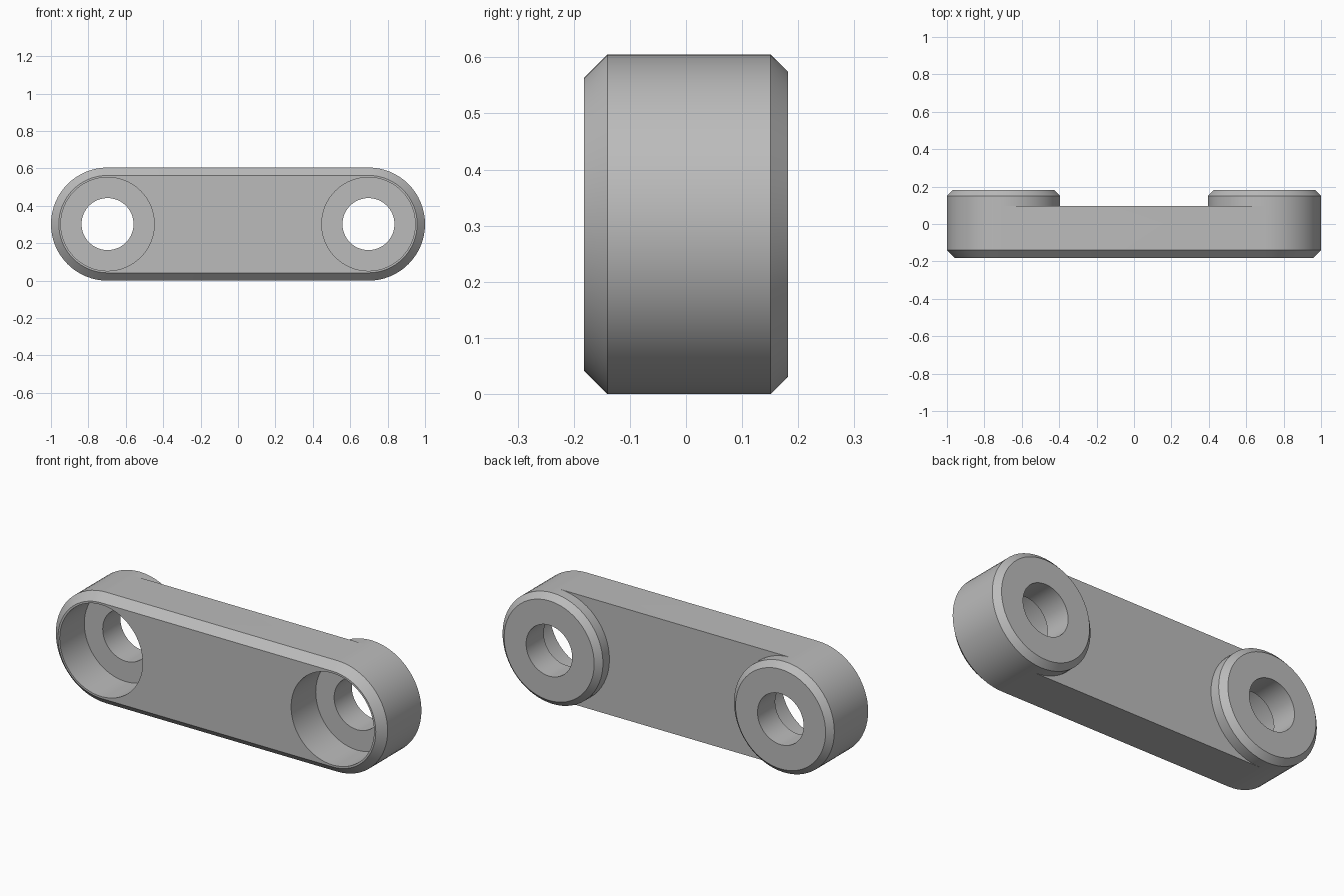
import bpy
import bmesh
from math import sin, cos, pi, radians

if "Cube" in bpy.data.objects:
    bpy.data.objects.remove(bpy.data.objects["Cube"])

SEG = 64                    # sides of a full circle
R = 0.3025                  # outer radius of the link ends
CX = 1 - R                  # boss centre distance from the middle
FRONT, PLATE, BACK = -0.182, 0.095, 0.182
SEAT = 0.03                 # floor of the counterbore
BORE, HOLE = 0.25, 0.139
FRONT_BEVEL, BACK_BEVEL = 0.042, 0.031

bm = bmesh.new()


def arc(side, r, y, start=0, count=SEG):
    """Points around one end; angle 0 points straight up, growing outwards."""
    points = []
    for i in range(start, start + count):
        a = 2 * pi * i / SEG
        points.append(bm.verts.new((side * (CX + r * sin(a)), y, R + r * cos(a))))
    return points


def stadium(r, y):
    half = SEG // 2 + 1
    return arc(1, r, y, 0, half) + arc(-1, r, y, 0, half)[::-1]


def bridge(a, b):
    n = len(a)
    for i in range(n):
        j = (i + 1) % n
        bm.faces.new((a[i], a[j], b[j], b[i]))


def loft(rings):
    for a, b in zip(rings, rings[1:]):
        bridge(a, b)


# Plate sides with the front bevel
plate = [stadium(R - FRONT_BEVEL, FRONT), stadium(R, FRONT + FRONT_BEVEL),
         stadium(R, PLATE)]
loft(plate)

# Each boss, its through hole and its counterbore
front_loops = [plate[0]]
for side in (-1, 1):
    rings = [arc(side, r, y) for r, y in (
        (R, PLATE), (R, BACK - BACK_BEVEL), (R - BACK_BEVEL, BACK),
        (HOLE, BACK), (HOLE, SEAT), (BORE, SEAT), (BORE, FRONT))]
    loft(rings)
    front_loops.append(rings[-1])

# Recessed back face between the bosses
inner = SEG // 2
bm.faces.new(arc(1, R, PLATE, inner, inner + 1)
             + arc(-1, R, PLATE, inner, inner + 1)[::-1])

# Front face around the counterbores
edges = []
for loop in front_loops:
    for a, b in zip(loop, loop[1:] + loop[:1]):
        edges.append(bm.edges.get((a, b)))
bmesh.ops.triangle_fill(bm, edges=edges, use_beauty=True)

bmesh.ops.remove_doubles(bm, verts=bm.verts, dist=0.0001)
bmesh.ops.recalc_face_normals(bm, faces=bm.faces)

mesh = bpy.data.meshes.new("link_plate")
bm.to_mesh(mesh)
bm.free()
link = bpy.data.objects.new("link_plate", mesh)
bpy.context.collection.objects.link(link)

# Plain grey finish
grey = bpy.data.materials.new("grey")
grey.use_nodes = True
colour = (0.5, 0.5, 0.5, 1)
grey.diffuse_color = colour
grey.node_tree.nodes["Principled BSDF"].inputs["Base Color"].default_value = colour
mesh.materials.append(grey)

bpy.ops.object.select_all(action='DESELECT')
link.select_set(True)
bpy.context.view_layer.objects.active = link
bpy.ops.object.shade_smooth_by_angle(angle=radians(30))
